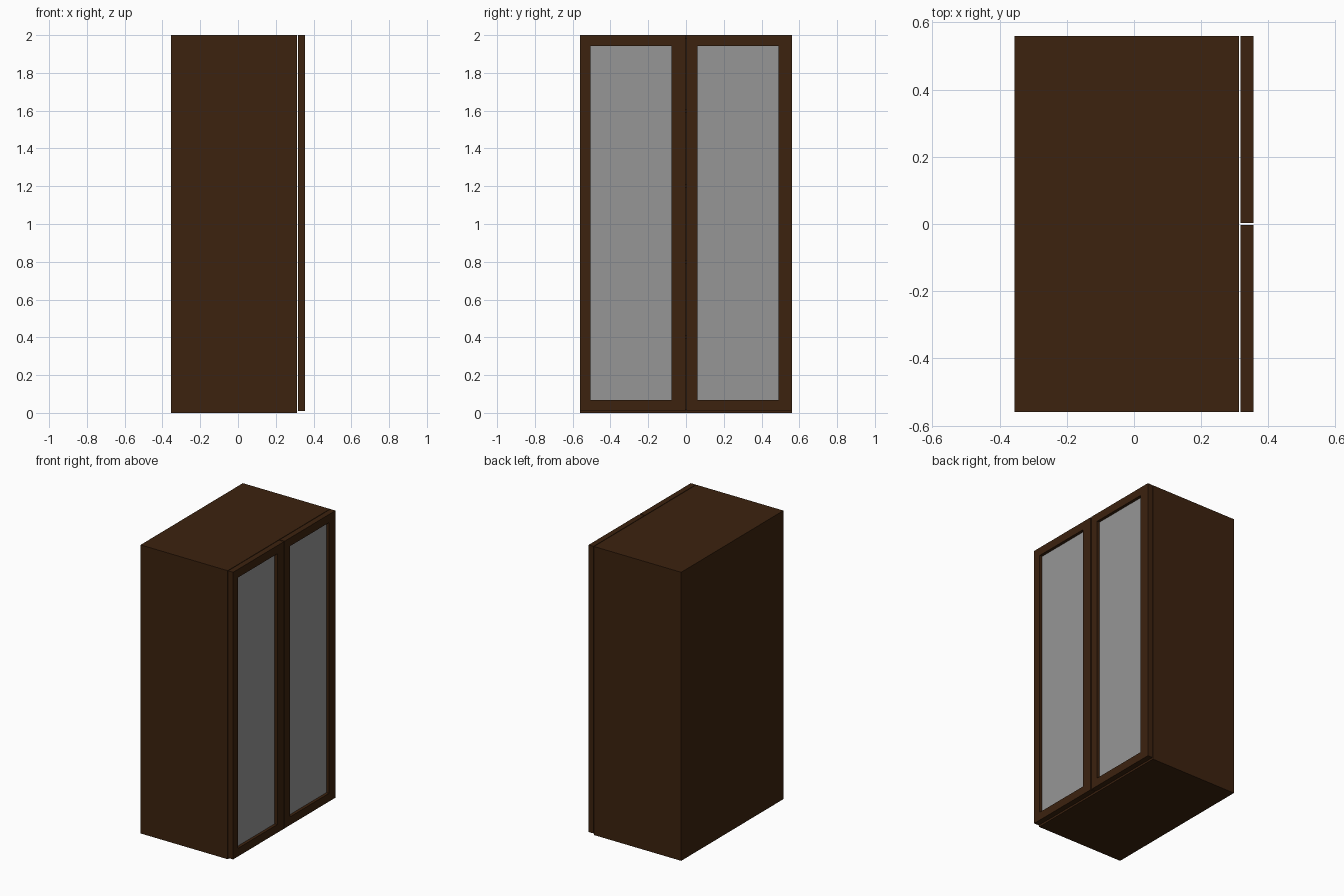
import bpy, bmesh
from mathutils import Vector

if "Cube" in bpy.data.objects:
    bpy.data.objects.remove(bpy.data.objects["Cube"])


def material(name, color):
    m = bpy.data.materials.new(name)
    m.diffuse_color = color
    m.use_nodes = True
    m.node_tree.nodes["Principled BSDF"].inputs["Base Color"].default_value = m.diffuse_color
    return m


wood = material("dark_wood", (0.045, 0.016, 0.0045, 1))
glass = material("grey_glass", (0.305, 0.305, 0.305, 1))


def boxes(name, spans, mat):
    """One object made of axis-aligned boxes given as (low corner, high corner)."""
    bm = bmesh.new()
    for lo, hi in spans:
        lo, hi = Vector(lo), Vector(hi)
        for v in bmesh.ops.create_cube(bm, size=1)["verts"]:
            v.co = Vector(((lo[i] + hi[i]) / 2 + v.co[i] * (hi[i] - lo[i])) for i in range(3))
    mesh = bpy.data.meshes.new(name)
    bm.to_mesh(mesh)
    bm.free()
    mesh.materials.append(mat)
    ob = bpy.data.objects.new(name, mesh)
    bpy.context.collection.objects.link(ob)
    return ob


BACK, FACE, FRONT = -0.355, 0.313, 0.355   # body back, body face, door front
W, H, T = 0.56, 2.0, 0.02                  # half width, height, board thickness

# Carcass
boxes("side_panel_near", [((BACK, -W, 0), (FACE, -W + T, H))], wood)
boxes("side_panel_far", [((BACK, W - T, 0), (FACE, W, H))], wood)
boxes("back_panel", [((BACK, -W + T, T), (BACK + T, W - T, H - T))], wood)
boxes("bottom_panel", [((BACK, -W + T, 0), (FACE, W - T, T))], wood)
boxes("top_panel", [((BACK, -W + T, H - T), (FACE, W - T, H))], wood)

# Four evenly spaced shelves
for i in range(1, 5):
    z = i * H / 5
    boxes(f"shelf_{i}", [((BACK + T, -W + T, z - T / 2), (FACE - 0.01, W - T, z + T / 2))], wood)

# Framed glass doors: outer edges, then opening edges along y
D0, Z0, R = FACE + 0.004, 0.01, 0.057
for side, y0, y1, a, b in (("near", -W, -0.003, -0.505, -0.077),
                           ("far", 0.003, W, 0.060, 0.489)):
    boxes(f"door_frame_{side}", [
        ((D0, y0, Z0), (FRONT, a, H)),
        ((D0, b, Z0), (FRONT, y1, H)),
        ((D0, a, Z0), (FRONT, b, Z0 + R)),
        ((D0, a, H - R), (FRONT, b, H)),
    ], wood)
    boxes(f"door_glass_{side}", [((0.327, a, Z0 + R), (0.335, b, H - R))], glass)
